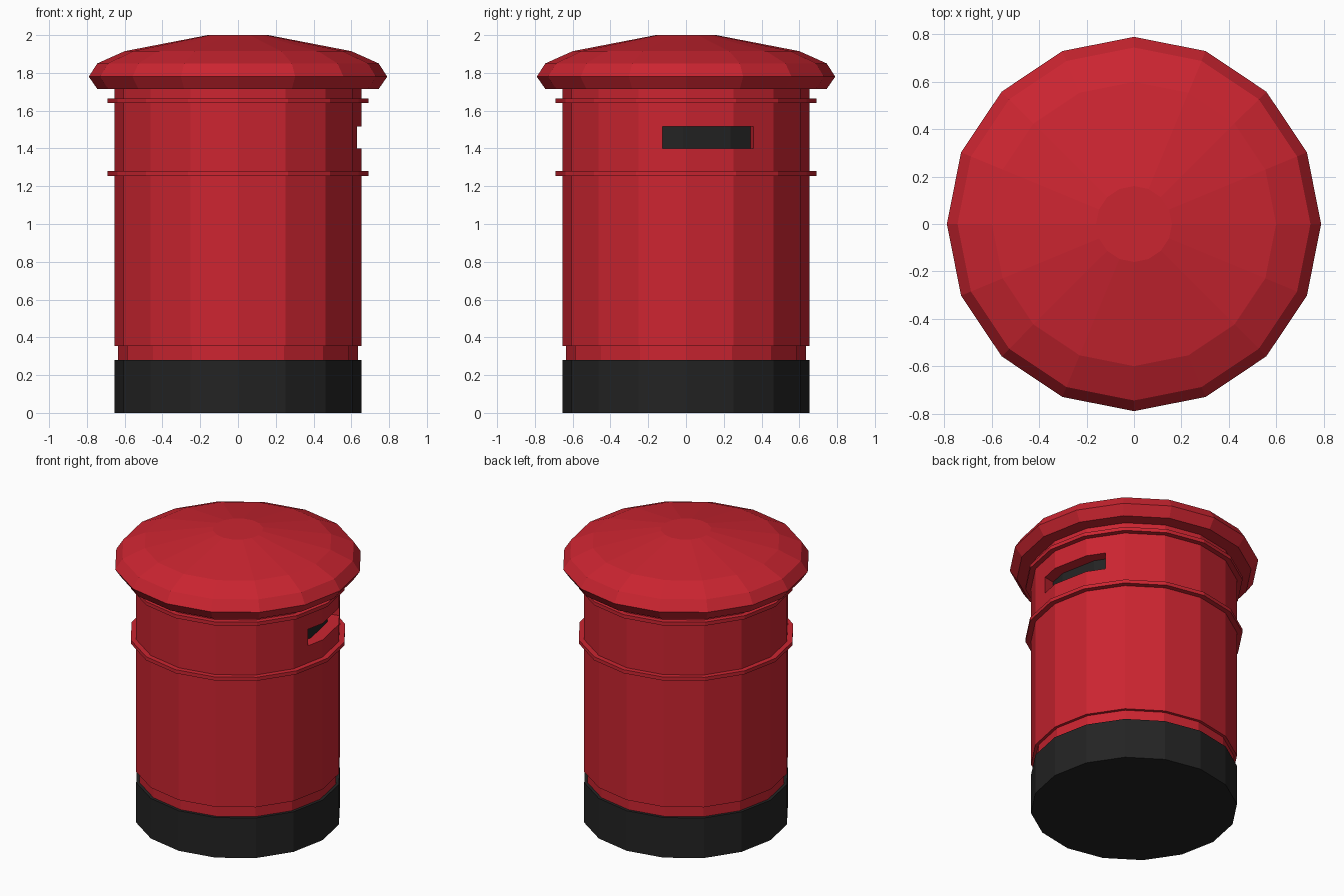
import bpy, bmesh
from math import sin, cos, radians
from mathutils import Vector

SIDES = 16
STEP = 360 / SIDES
BODY_R = 0.655

cube = bpy.data.objects.get("Cube")
if cube:
    bpy.data.objects.remove(cube, do_unlink=True)


def material(name, color):
    m = bpy.data.materials.new(name)
    m.use_nodes = True
    m.diffuse_color = color
    m.node_tree.nodes["Principled BSDF"].inputs["Base Color"].default_value = color
    return m


RED = material("post red", (0.6, 0.018, 0.03, 1))
BLACK = material("dark black", (0.017, 0.017, 0.017, 1))


def around(radius, degrees, z):
    a = radians(degrees)
    return Vector((radius * cos(a), radius * sin(a), z))


def finish(name, bm, *mats):
    bmesh.ops.recalc_face_normals(bm, faces=bm.faces)
    mesh = bpy.data.meshes.new(name)
    bm.to_mesh(mesh)
    bm.free()
    for m in mats:
        mesh.materials.append(m)
    obj = bpy.data.objects.new(name, mesh)
    bpy.context.collection.objects.link(obj)
    return obj


def lathe(name, profile, *mats):
    """Faceted solid of revolution from (radius, height) pairs."""
    bm = bmesh.new()
    rings = [[bm.verts.new(around(r, i * STEP, z)) for i in range(SIDES)]
             for r, z in profile]
    for low, high in zip(rings, rings[1:]):
        for i in range(SIDES):
            j = (i + 1) % SIDES
            bm.faces.new((low[i], low[j], high[j], high[i]))
    bm.faces.new(rings[0])
    bm.faces.new(rings[-1])
    return finish(name, bm, *mats)


# Stacked parts
lathe("base", [(BODY_R, 0), (BODY_R, 0.28)], BLACK)
lathe("neck", [(0.635, 0.27), (0.635, 0.4)], RED)
body = lathe("body", [(BODY_R, 0.355), (BODY_R, 1.74)], RED, BLACK)
for name, z in (("lower_band", 1.255), ("upper_band", 1.64)):
    lathe(name, [(0.69, z), (0.69, z + 0.025)], RED)
lathe("cap", [(0.745, 1.715), (0.79, 1.78), (0.745, 1.85),
              (0.6, 1.915), (0.16, 2.0)], RED)

# Slot cutter: follows two corners, from mid facet to mid facet
flat_r = BODY_R * cos(radians(STEP / 2))
mouth = [(flat_r, -STEP / 2), (BODY_R, 0), (BODY_R, STEP), (flat_r, 1.5 * STEP)]
inward = -around(1, STEP / 2, 0)
bm = bmesh.new()


def row(z, depth):
    return [bm.verts.new(around(r, a, z) + inward * depth) for r, a in mouth]


back_low, back_high = row(1.4, 0.08), row(1.515, 0.08)
out_low, out_high = row(1.4, -0.2), row(1.515, -0.2)
loops = [back_low, back_high, out_high, out_low]
for k, (a, b) in enumerate(zip(loops, loops[1:] + loops[:1])):
    for i in range(len(mouth) - 1):
        face = bm.faces.new((a[i], a[i + 1], b[i + 1], b[i]))
        face.material_index = 1 if k == 0 else 0
for end in (0, -1):
    bm.faces.new([loop[end] for loop in loops])
cutter = finish("slot_cutter", bm, RED, BLACK)
cutter.hide_render = True

# Cut the slot and keep the result as the body mesh
cut = body.modifiers.new("slot", 'BOOLEAN')
cut.operation = 'DIFFERENCE'
cut.solver = 'EXACT'
cut.object = cutter
graph = bpy.context.evaluated_depsgraph_get()
graph.update()
body_mesh = bpy.data.meshes.new_from_object(body.evaluated_get(graph))
body.modifiers.clear()
body.data = body_mesh
bpy.data.objects.remove(cutter, do_unlink=True)
